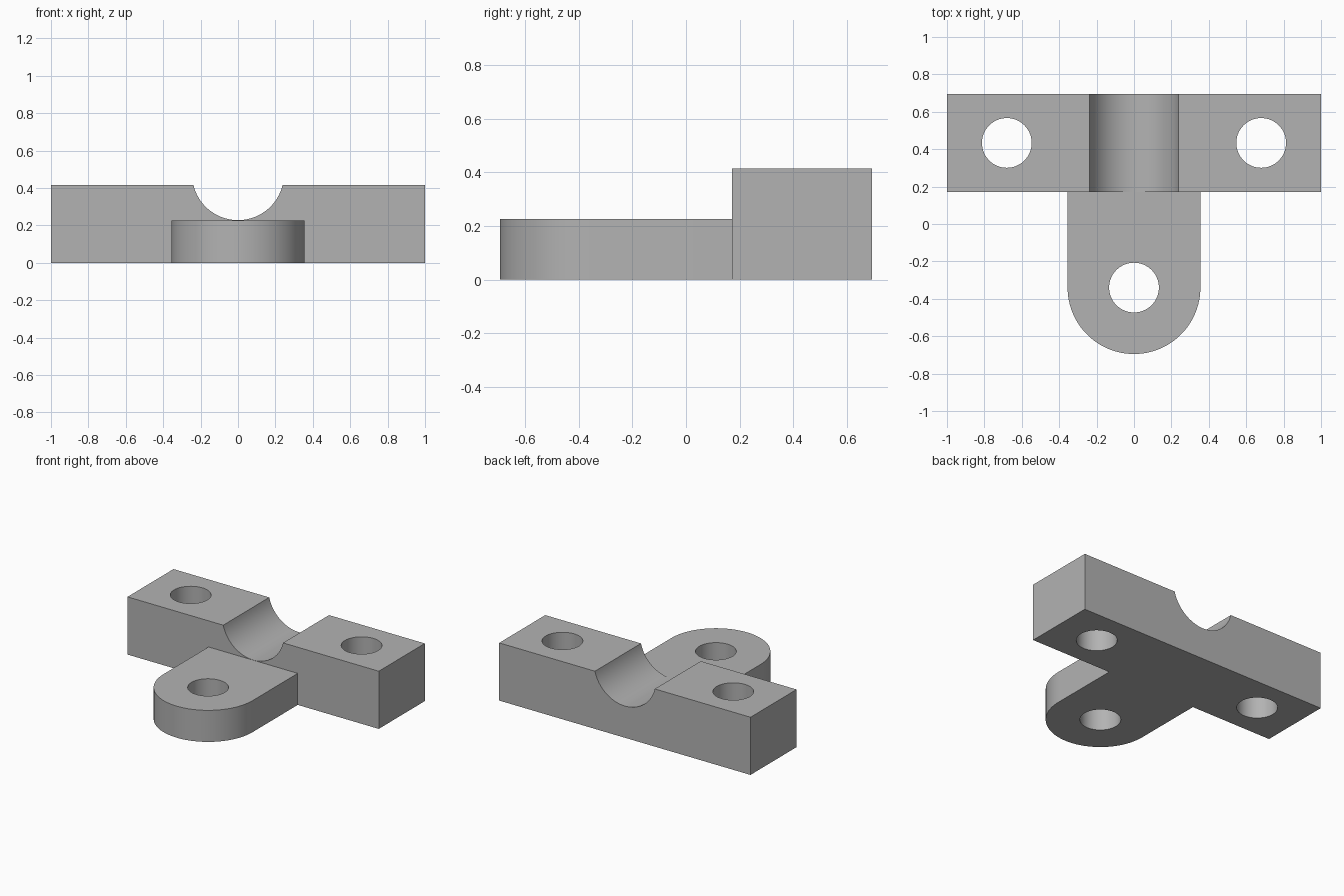
import bpy, bmesh, math
from mathutils import Matrix

if "Cube" in bpy.data.objects:
    bpy.data.objects.remove(bpy.data.objects["Cube"])

BACK, FRONT, HEIGHT = 0.695, 0.172, 0.415   # crossbar extents
TONGUE_R, TONGUE_Y, TONGUE_H = 0.355, -0.34, 0.227
HOLE_R = 0.133

grey = bpy.data.materials.new("plain_grey")
grey.diffuse_color = (0.45, 0.45, 0.45, 1)
grey.use_nodes = True
grey.node_tree.nodes["Principled BSDF"].inputs["Base Color"].default_value = grey.diffuse_color


def arc(cx, cy, r, a0, a1, n):
    """Points on an arc from angle a0 to a1."""
    return [(cx + r * math.cos(a0 + (a1 - a0) * i / n),
             cy + r * math.sin(a0 + (a1 - a0) * i / n)) for i in range(n + 1)]


def prism(name, points, depth):
    """Extrude a closed list of 3D points along the vector depth."""
    bm = bmesh.new()
    face = bm.faces.new([bm.verts.new(p) for p in points])
    top = bmesh.ops.extrude_face_region(bm, geom=[face], use_keep_orig=True)
    bmesh.ops.translate(bm, vec=depth,
                        verts=[v for v in top["geom"] if isinstance(v, bmesh.types.BMVert)])
    bmesh.ops.recalc_face_normals(bm, faces=bm.faces)
    return make_object(name, bm)


def make_object(name, bm):
    mesh = bpy.data.meshes.new(name)
    bm.to_mesh(mesh)
    bm.free()
    mesh.materials.append(grey)
    obj = bpy.data.objects.new(name, mesh)
    bpy.context.collection.objects.link(obj)
    return obj


def combine(target, other, operation):
    """Apply a boolean and discard the second object."""
    mod = target.modifiers.new(operation.lower(), "BOOLEAN")
    mod.operation, mod.solver, mod.object = operation, "EXACT", other
    bpy.context.view_layer.objects.active = target
    bpy.ops.object.modifier_apply(modifier=mod.name)
    bpy.data.objects.remove(other, do_unlink=True)


# Crossbar with the round cable groove in its profile
half, bottom = 0.238, TONGUE_H + 0.001
depth = HEIGHT - bottom
radius = (half ** 2 + depth ** 2) / (2 * depth)
centre_z = bottom + radius
a = math.asin((HEIGHT - centre_z) / radius)
groove = arc(0, centre_z, radius, a, -math.pi - a, 48)
profile = [(-1, 0), (1, 0), (1, HEIGHT)] + groove + [(-1, HEIGHT)]
bracket = prism("clamp_bracket", [(x, FRONT, z) for x, z in profile], (0, BACK - FRONT, 0))

# Rounded tongue at the front, sunk slightly into the crossbar
outline = arc(0, TONGUE_Y, TONGUE_R, math.pi, 2 * math.pi, 64)
outline += [(TONGUE_R, FRONT + 0.05), (-TONGUE_R, FRONT + 0.05)]
tongue = prism("tongue", [(x, y, 0) for x, y in outline], (0, 0, TONGUE_H))
combine(bracket, tongue, "UNION")

# Three screw holes
bar_y = (BACK + FRONT) / 2
for x, y in [(-0.68, bar_y), (0.68, bar_y), (0, TONGUE_Y)]:
    bm = bmesh.new()
    bmesh.ops.create_cone(bm, cap_ends=True, segments=64, radius1=HOLE_R, radius2=HOLE_R,
                          depth=2, matrix=Matrix.Translation((x, y, 0)))
    combine(bracket, make_object("screw_hole", bm), "DIFFERENCE")

# Smooth curved walls, crisp edges
bracket.select_set(True)
bpy.context.view_layer.objects.active = bracket
bpy.ops.object.shade_smooth_by_angle(angle=math.radians(30))
